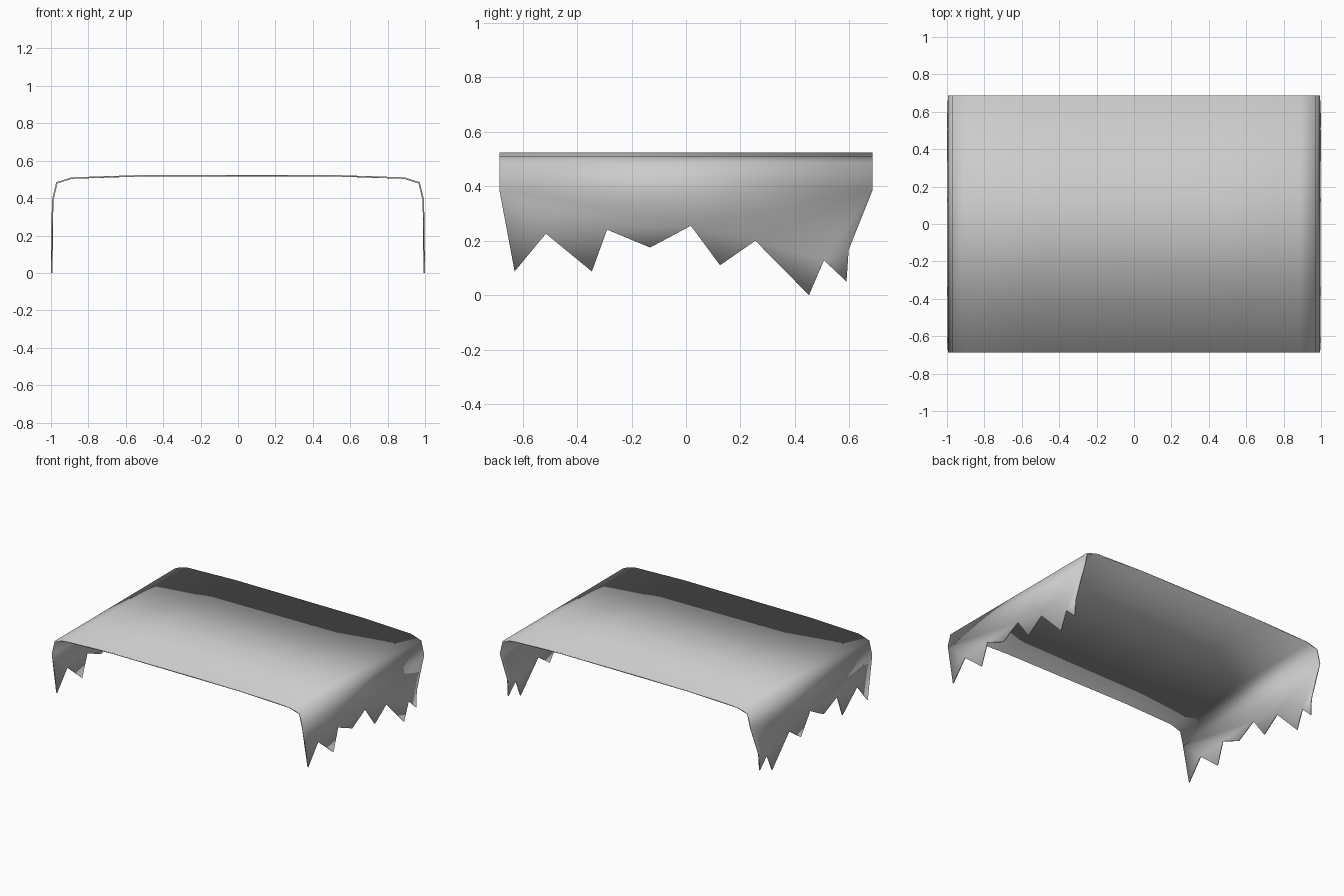
import bpy, bmesh

if "Cube" in bpy.data.objects:
    bpy.data.objects.remove(bpy.data.objects["Cube"])

HALF_DEPTH = 0.686

# Right half of the cross-section (x, z), from the top down to the side
half = [(0.5, 0.524), (0.89, 0.511), (0.972, 0.485), (0.995, 0.388)]
# Torn lower hem of each side (y, z), front to back
hem = [(-0.63, 0.087), (-0.515, 0.226), (-0.346, 0.087), (-0.29, 0.241),
       (-0.132, 0.175), (0.018, 0.255), (0.125, 0.11), (0.255, 0.2),
       (0.452, 0.0), (0.507, 0.128), (0.59, 0.05), (0.598, 0.167)]

bm = bmesh.new()

# Draped top: sweep the full cross-section front to back
profile = [(-x, z) for x, z in reversed(half)] + half
rows = [[bm.verts.new((x, y, z)) for x, z in profile]
        for y in (-HALF_DEPTH, HALF_DEPTH)]
front, back = rows
for i in range(len(profile) - 1):
    bm.faces.new((front[i], front[i + 1], back[i + 1], back[i]))

# Hanging ragged sides
for side, end in ((-1, 0), (1, -1)):
    torn = [bm.verts.new((side * (1 - 0.005 * z / 0.388), y, z)) for y, z in hem]
    bm.faces.new([front[end]] + torn + [back[end]])

bmesh.ops.recalc_face_normals(bm, faces=bm.faces)
top = max(bm.faces, key=lambda f: f.calc_center_median().z)
if top.normal.z < 0:
    bmesh.ops.reverse_faces(bm, faces=bm.faces)
bmesh.ops.triangulate(bm, faces=[f for f in bm.faces if len(f.verts) > 4])
for f in bm.faces:
    f.smooth = True

mesh = bpy.data.meshes.new("draped_cloth")
bm.to_mesh(mesh)
bm.free()
cloth = bpy.data.objects.new("draped_cloth", mesh)
bpy.context.collection.objects.link(cloth)

# Thin cloth thickness, growing inwards
solid = cloth.modifiers.new("thickness", 'SOLIDIFY')
solid.thickness = 0.008
solid.offset = -1
solid.use_even_offset = True
